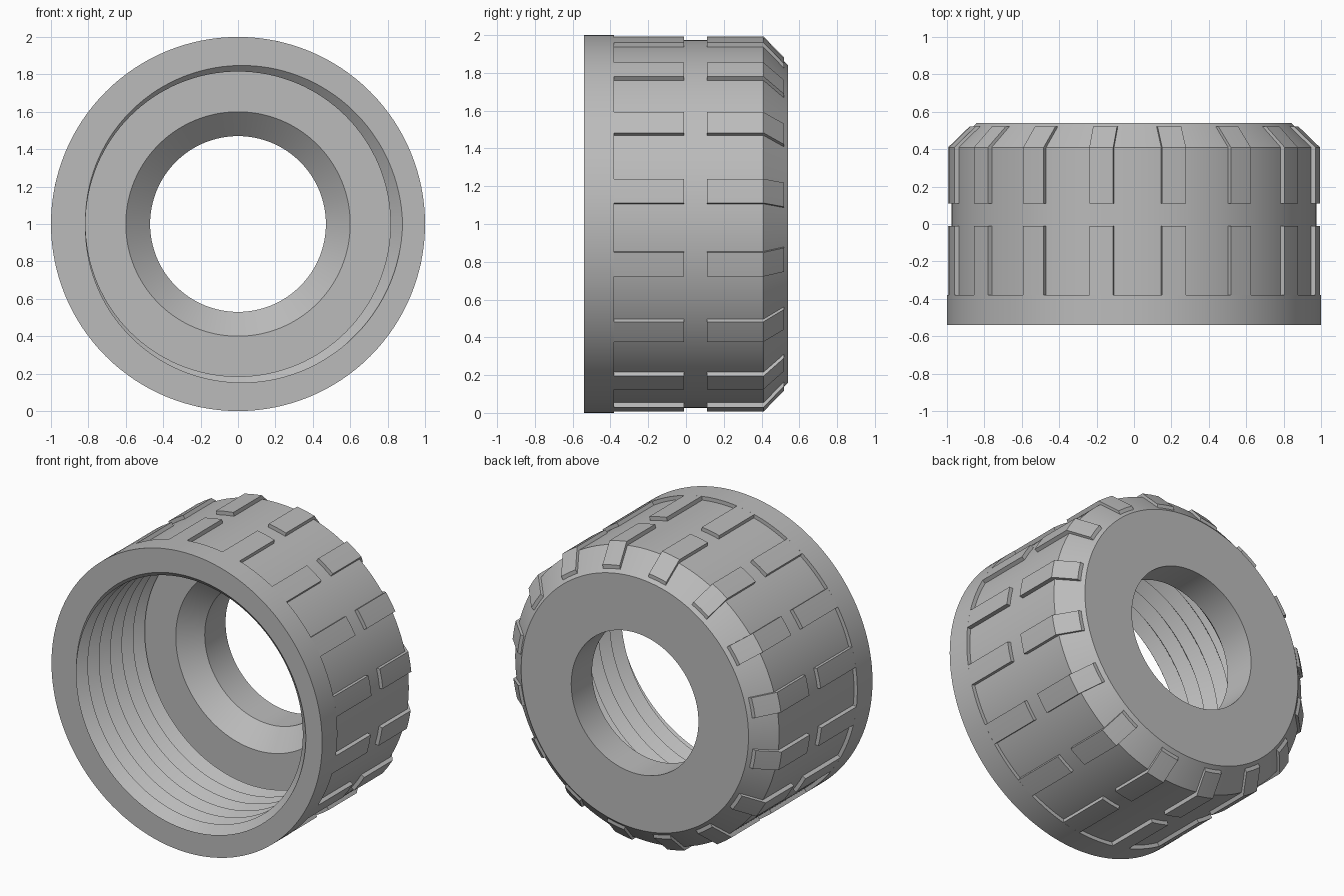
import bpy, bmesh, math
from mathutils import Matrix

cube = bpy.data.objects.get("Cube")
if cube:
    bpy.data.objects.remove(cube, do_unlink=True)

FRONT, BACK, SEAT = -0.54, 0.54, 0.20   # stations along the axis
CREST, ROOT, PITCH = 0.815, 0.88, 0.12  # internal thread
SEGMENTS, PADS = 128, 16

grey = bpy.data.materials.new("light grey")
grey.use_nodes = True
colour = (0.5, 0.5, 0.5, 1)
grey.diffuse_color = colour
grey.node_tree.nodes["Principled BSDF"].inputs["Base Color"].default_value = colour


def finish(bm, name):
    bmesh.ops.remove_doubles(bm, verts=bm.verts, dist=0.0001)
    bmesh.ops.recalc_face_normals(bm, faces=bm.faces)
    mesh = bpy.data.meshes.new(name)
    bm.to_mesh(mesh)
    bm.free()
    mesh.materials.append(grey)
    mesh.shade_smooth()
    mesh.set_sharp_from_angle(angle=math.radians(30))
    obj = bpy.data.objects.new(name, mesh)
    bpy.context.collection.objects.link(obj)
    return obj


def bridge(bm, columns, closed_ends=False):
    """Join neighbouring closed loops of vertices with quads."""
    for a, b in zip(columns, columns[1:]):
        for i in range(len(a)):
            j = (i + 1) % len(a)
            bm.faces.new((a[i], a[j], b[j], b[i]))
    if closed_ends:
        bm.faces.new(columns[0])
        bm.faces.new(columns[-1])


def thread_section(turn):
    """V thread at a given fraction of a turn, clipped to the bore."""
    points = []
    for k in range(-2, 18):
        y = min(max(FRONT + PITCH * (k / 2 - turn), FRONT), SEAT)
        phase = ((y - FRONT) / PITCH + turn) % 1
        points.append((y, CREST + (ROOT - CREST) * abs(1 - 2 * phase)))
    return points


# Collar body: flange, barrel, chamfer, through hole, conical seat, threaded bore
shell = [(SEAT, 0.6), (0.32, 0.47), (BACK, 0.47), (BACK, 0.84),
         (0.41, 0.975), (-0.38, 0.975), (-0.38, 1), (FRONT, 1)]
bm = bmesh.new()
columns = []
for s in range(SEGMENTS + 1):
    turn = s / SEGMENTS
    c, d = math.cos(turn * math.tau), math.sin(turn * math.tau)
    columns.append([bm.verts.new((r * c, y, 1 + r * d))
                    for y, r in thread_section(turn) + shell])
bridge(bm, columns)
finish(bm, "collar_body")


# Grip pads: one row on the barrel, one row wrapping over the chamfer
def pad_row(name, section, half_width=0.065):
    bm = bmesh.new()
    for k in range(PADS):
        turn = Matrix.Rotation(math.radians(12.4) + k * math.tau / PADS, 4, 'Y')
        place = Matrix.Translation((0, 0, 1)) @ turn
        columns = []
        for x in (-half_width, 0, half_width):
            columns.append([bm.verts.new(place @ Matrix.Translation(
                (x, y, math.sqrt(r * r - x * x))).translation) for y, r in section])
        bridge(bm, columns, closed_ends=True)
    return finish(bm, name)


pad_row("front_grip_pads", [(-0.38, 0.95), (-0.38, 1), (-0.01, 1), (-0.01, 0.95)])
pad_row("rear_grip_pads", [(0.11, 0.94), (0.11, 1), (0.41, 1),
                           (0.52, 0.885), (0.52, 0.84), (0.4, 0.94)])
